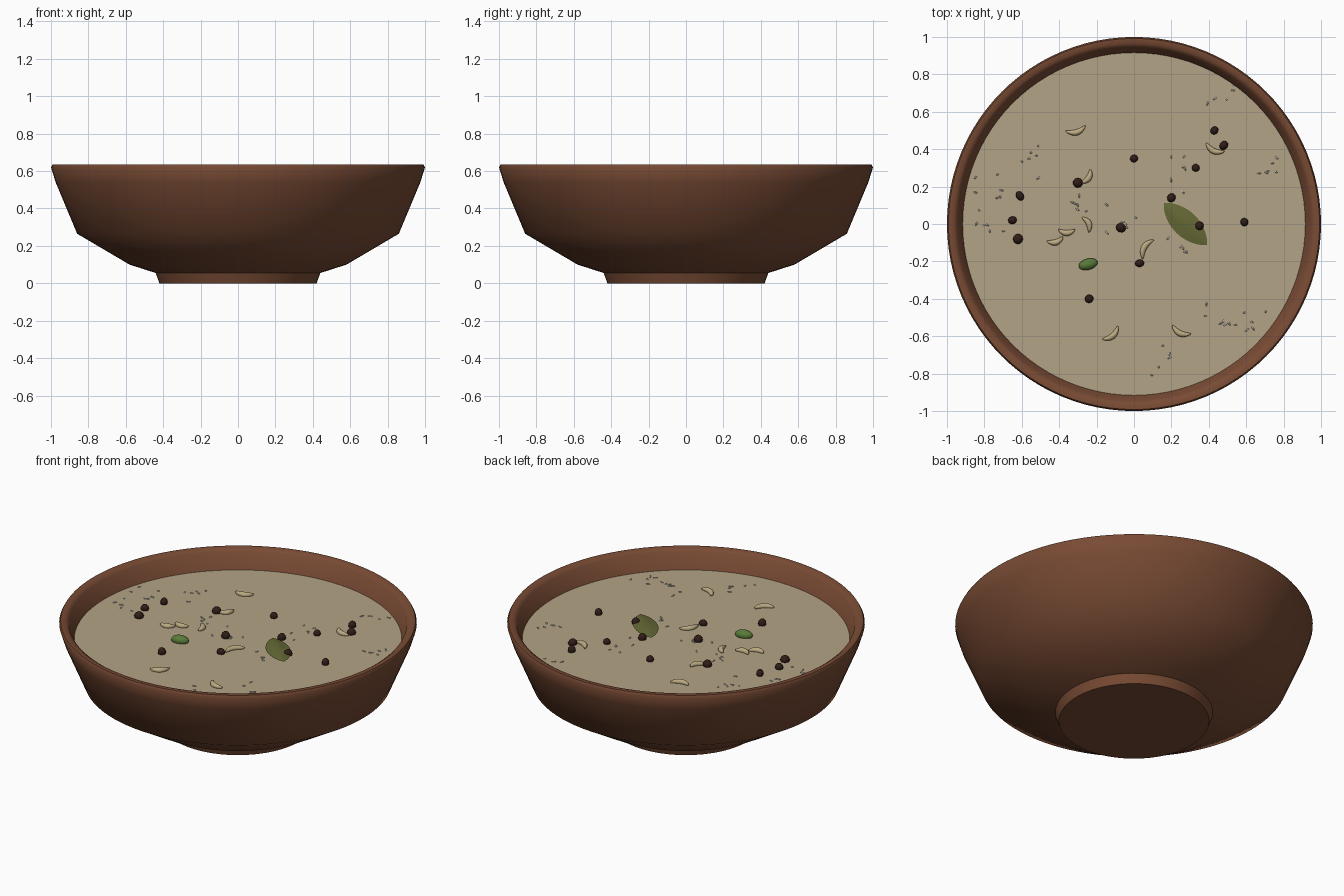
import bpy, bmesh, math, random
from mathutils import Matrix, Vector

cube = bpy.data.objects.get("Cube")
if cube:
    bpy.data.objects.remove(cube, do_unlink=True)

random.seed(4)
SOUP_Z = 0.52


def material(name, color, roughness=0.6):
    mat = bpy.data.materials.new(name)
    mat.use_nodes = True
    mat.diffuse_color = (*color, 1)
    bsdf = mat.node_tree.nodes["Principled BSDF"]
    bsdf.inputs["Base Color"].default_value = (*color, 1)
    bsdf.inputs["Roughness"].default_value = roughness
    return mat


def finish(name, bm, mat, angle=50):
    bmesh.ops.recalc_face_normals(bm, faces=bm.faces)
    mesh = bpy.data.meshes.new(name)
    bm.to_mesh(mesh)
    bm.free()
    mesh.materials.append(mat)
    obj = bpy.data.objects.new(name, mesh)
    bpy.context.collection.objects.link(obj)
    bpy.ops.object.select_all(action="DESELECT")
    obj.select_set(True)
    bpy.context.view_layer.objects.active = obj
    bpy.ops.object.shade_smooth_by_angle(angle=math.radians(angle))
    return obj


def lathe(name, profile, mat, steps=96):
    bm = bmesh.new()
    verts = [bm.verts.new((r, 0, z)) for r, z in profile]
    edges = [bm.edges.new(pair) for pair in zip(verts, verts[1:])]
    bmesh.ops.spin(bm, geom=verts + edges, axis=(0, 0, 1), cent=(0, 0, 0),
                   angle=math.tau, steps=steps)
    bmesh.ops.remove_doubles(bm, verts=bm.verts, dist=0.0005)
    return finish(name, bm, mat)


def place(obj, x, y, turn=0, z=SOUP_Z):
    obj.matrix_world = Matrix.Translation((x, y, z)) @ Matrix.Rotation(math.radians(turn), 4, "Z")


def ellipsoid(name, size, mat, detail=2):
    bm = bmesh.new()
    bmesh.ops.create_icosphere(bm, subdivisions=detail, radius=1)
    bmesh.ops.scale(bm, vec=size, verts=bm.verts)
    return finish(name, bm, mat)


def crescent(name, length, mat):
    # Tapered rod bent into a shallow arc
    bm = bmesh.new()
    bmesh.ops.create_uvsphere(bm, u_segments=10, v_segments=12, radius=1,
                              matrix=Matrix.Rotation(math.pi / 2, 4, "Y"))
    for v in bm.verts:
        bend = 0.2 * length * (v.co.x ** 2 - 0.5)
        v.co = Vector((v.co.x * length / 2, v.co.y * 0.016 + bend, v.co.z * 0.016))
    return finish(name, bm, mat, 80)


clay = material("terracotta", (0.19, 0.07, 0.034))
broth = material("broth", (0.45, 0.37, 0.24), 0.4)
pepper = material("peppercorn", (0.03, 0.012, 0.009))
nut = material("nut", (0.5, 0.4, 0.22))
pod_green = material("pod_green", (0.1, 0.2, 0.04))
leaf_green = material("leaf_green", (0.13, 0.14, 0.035))
grain = material("grain", (0.62, 0.59, 0.52))

# Bowl, outside then inside
lathe("bowl", [(0, 0), (0.42, 0), (0.44, 0.055), (0.58, 0.1), (0.86, 0.265),
               (0.975, 0.54), (1, 0.62), (0.992, 0.635), (0.965, 0.635),
               (0.945, 0.62), (0.91, 0.5), (0.8, 0.29), (0.54, 0.15), (0, 0.1)], clay)

# Soup surface
lathe("soup", [(0, SOUP_Z), (0.918, SOUP_Z)], broth)

# Peppercorns
corns = [(0, .35), (.43, .5), (.48, .42), (.33, .3), (-.3, .22), (.2, .14), (-.61, .15),
         (-.65, .02), (-.62, -.08), (-.07, -.02), (.35, -.01), (.59, .01), (.03, -.21),
         (-.24, -.4)]
for i, (x, y) in enumerate(corns):
    size = [random.uniform(0.02, 0.028) for _ in range(3)]
    corn = ellipsoid(f"peppercorn_{i + 1}", size, pepper)
    place(corn, x, y, random.uniform(0, 180), SOUP_Z + 0.01)

# Curved nut slivers
slivers = [(-.31, .5, 15, .11), (.43, .4, -25, .11), (-.25, .25, 55, .09), (-.25, 0, 115, .09),
           (-.36, -.04, 0, .09), (-.42, -.09, 15, .09), (.065, -.13, 240, .12),
           (-.12, -.59, 40, .11), (.25, -.575, -25, .11)]
for i, (x, y, turn, length) in enumerate(slivers):
    place(crescent(f"nut_sliver_{i + 1}", length, nut), x, y, turn, SOUP_Z + 0.006)

# Seed pod
place(ellipsoid("seed_pod", (0.052, 0.03, 0.028), pod_green, 3), -.245, -.215, 15, SOUP_Z + 0.012)

# Floating leaf, folded along its midrib and pointed at both ends
bm = bmesh.new()
bmesh.ops.create_grid(bm, x_segments=14, y_segments=6, size=1)
for v in bm.verts:
    t, side = v.co.x, v.co.y
    half = 0.068 * max(1 - t * t, 0.0) ** 0.8
    v.co = Vector((t * 0.16, side * half, 0.008 + 0.014 * (1 - t * t) * (1 - abs(side))))
bmesh.ops.remove_doubles(bm, verts=bm.verts, dist=0.0005)
place(finish("leaf", bm, leaf_green, 30), .275, 0, -44)

# Small grains gathered in loose clusters
clusters = [(.25, .3), (-.3, .14), (.24, -.13), (.5, -.5), (.2, -.7), (-.78, .2), (-.8, -.04),
            (.7, .3), (.52, .7), (-.1, .02), (-.55, .35), (.6, -.54)]
for i in range(72):
    cx, cy = clusters[i % len(clusters)]
    speck = ellipsoid(f"grain_{i + 1}", (random.uniform(0.008, 0.016), 0.005, 0.004), grain, 1)
    place(speck, cx + random.gauss(0, 0.045), cy + random.gauss(0, 0.045),
          random.uniform(0, 180), SOUP_Z + 0.001)
